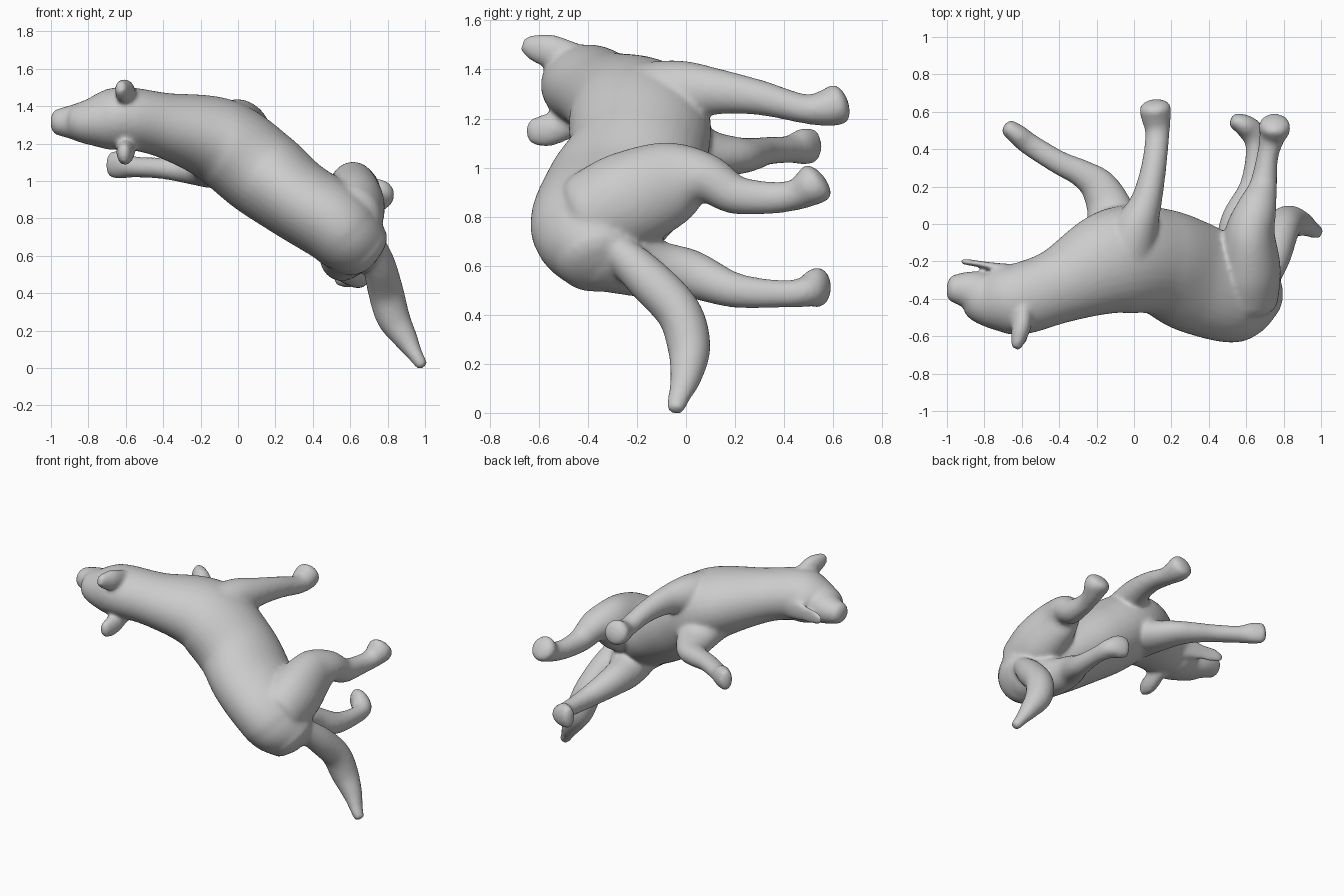
import bpy, bmesh, math
from mathutils import Vector

cube = bpy.data.objects.get("Cube")
if cube:
    bpy.data.objects.remove(cube, do_unlink=True)

fur = bpy.data.materials.new("plain_grey")
fur.use_nodes = True
GREY = (0.6, 0.6, 0.6, 1.0)
fur.diffuse_color = GREY
fur.node_tree.nodes["Principled BSDF"].inputs["Base Color"].default_value = GREY

SIDES = 32
STEPS = 8


def spline(points):
    """Catmull-Rom through rows of x, y, z, radius along ref, radius across."""
    p = [points[0]] + list(points) + [points[-1]]
    rows = []
    for i in range(1, len(p) - 2):
        for s in range(STEPS):
            t = s / STEPS
            rows.append([0.5 * (2 * b + (c - a) * t + (2 * a - 5 * b + 4 * c - d) * t * t
                                + (3 * b - a - 3 * c + d) * t ** 3)
                         for a, b, c, d in zip(p[i - 1], p[i], p[i + 1], p[i + 2])])
    return rows + [list(points[-1])]


def limb(bm, points, ref):
    """Loft an elliptical tube with low domed ends along the points."""
    rows = spline(points)
    pos = [Vector(r[:3]) for r in rows]
    n = len(rows)
    rings = []
    for i, r in enumerate(rows):
        tan = (pos[min(i + 1, n - 1)] - pos[max(i - 1, 0)]).normalized()
        u = Vector(ref)
        u = (u - tan * u.dot(tan)).normalized()
        v = tan.cross(u)
        dome = [(0, 1)]
        if i in (0, n - 1):
            sign = -1 if i == 0 else 1
            dome = [(sign * 0.5 * min(r[3:]) * math.sin(a), math.cos(a))
                    for a in (0, 0.4, 0.8, 1.2, 1.5)]
            if i == 0:
                dome.reverse()
        for off, k in dome:
            rings.append([bm.verts.new(pos[i] + tan * off
                          + u * r[3] * k * math.cos(j * math.tau / SIDES)
                          + v * r[4] * k * math.sin(j * math.tau / SIDES))
                          for j in range(SIDES)])
    for lo, hi in zip(rings, rings[1:]):
        for j in range(SIDES):
            m = (j + 1) % SIDES
            bm.faces.new((lo[j], lo[m], hi[m], hi[j]))
    bm.faces.new(rings[0][::-1])
    bm.faces.new(rings[-1])


Y, Z = (0, 1, 0), (0, 0, 1)
bm = bmesh.new()

# Snout, skull, neck, trunk and rump
limb(bm, [(-.968, -.345, 1.315, .074, .07), (-.88, -.355, 1.315, .106, .095),
          (-.8, -.39, 1.315, .147, .122), (-.7, -.4, 1.325, .178, .16),
          (-.6, -.398, 1.335, .192, .167), (-.4, -.33, 1.3, .203, .173),
          (-.1, -.2, 1.215, .285, .23), (.13, -.2, 1.045, .285, .24),
          (.31, -.28, .905, .3, .22), (.5, -.36, .785, .275, .215),
          (.59, -.37, .7, .245, .2), (.67, -.355, .625, .175, .165)], Y)

# Thin lower jaw, slightly open
limb(bm, [(-.64, -.25, 1.31, .035, .08), (-.78, -.222, 1.31, .019, .058),
          (-.87, -.207, 1.31, .017, .05), (-.92, -.2, 1.31, .015, .03)], Y)

# Ears
limb(bm, [(-.59, -.44, 1.44, .062, .045), (-.6, -.54, 1.472, .068, .052),
          (-.615, -.6, 1.485, .062, .044), (-.628, -.655, 1.5, .038, .03)], Z)
limb(bm, [(-.59, -.44, 1.2, .06, .045), (-.6, -.53, 1.16, .064, .05),
          (-.605, -.58, 1.15, .067, .044), (-.61, -.635, 1.147, .05, .03)], Z)

# Left and right forelegs
limb(bm, [(-.05, -.2, 1.25, .18, .17), (.005, -.03, 1.305, .135, .125),
          (.065, .12, 1.31, .096, .085), (.105, .3, 1.285, .072, .068),
          (.125, .48, 1.24, .06, .065), (.118, .57, 1.243, .076, .08),
          (.113, .62, 1.258, .085, .085)], Z)
limb(bm, [(-.1, -.08, 1.12, .15, .17), (-.13, .08, 1.06, .1, .125),
          (-.19, .2, 1.048, .078, .1), (-.28, .27, 1.055, .067, .075),
          (-.4, .328, 1.068, .058, .064), (-.55, .42, 1.075, .056, .06),
          (-.62, .475, 1.085, .075, .056), (-.675, .517, 1.09, .072, .045)], Z)

# Upper and lower hind legs
limb(bm, [(.6, -.4, .8, .18, .17), (.615, -.24, .865, .2, .17),
          (.62, -.05, .94, .17, .135), (.655, .08, .955, .105, .108),
          (.69, .2, .89, .08, .076), (.712, .35, .877, .066, .058),
          (.735, .45, .89, .064, .066), (.75, .505, .92, .08, .084),
          (.752, .53, .938, .087, .083)], Z)
limb(bm, [(.6, -.34, .67, .18, .17), (.56, -.14, .59, .125, .125),
          (.56, .02, .565, .1, .095), (.63, .2, .5, .072, .067),
          (.65, .4, .485, .056, .052), (.63, .49, .495, .064, .065),
          (.585, .53, .51, .082, .058), (.535, .553, .513, .074, .042)], Z)

# Tail
limb(bm, [(.71, -.28, .66, .07, .08), (.755, -.16, .55, .09, .088),
          (.79, -.03, .41, .092, .095), (.83, .012, .27, .088, .09),
          (.9, 0, .15, .066, .064), (.945, -.025, .075, .048, .043),
          (.983, -.044, .016, .037, .033)], Y)

bmesh.ops.recalc_face_normals(bm, faces=bm.faces)
mesh = bpy.data.meshes.new("animal")
bm.to_mesh(mesh)
bm.free()
mesh.materials.append(fur)
for f in mesh.polygons:
    f.use_smooth = True
animal = bpy.data.objects.new("animal", mesh)
bpy.context.collection.objects.link(animal)

# Fuse all parts into one soft skin
fuse = animal.modifiers.new("fuse", 'REMESH')
fuse.mode = 'VOXEL'
fuse.voxel_size = 0.012
fuse.use_smooth_shade = True
soften = animal.modifiers.new("soften", 'SMOOTH')
soften.factor = 0.5
soften.iterations = 14
